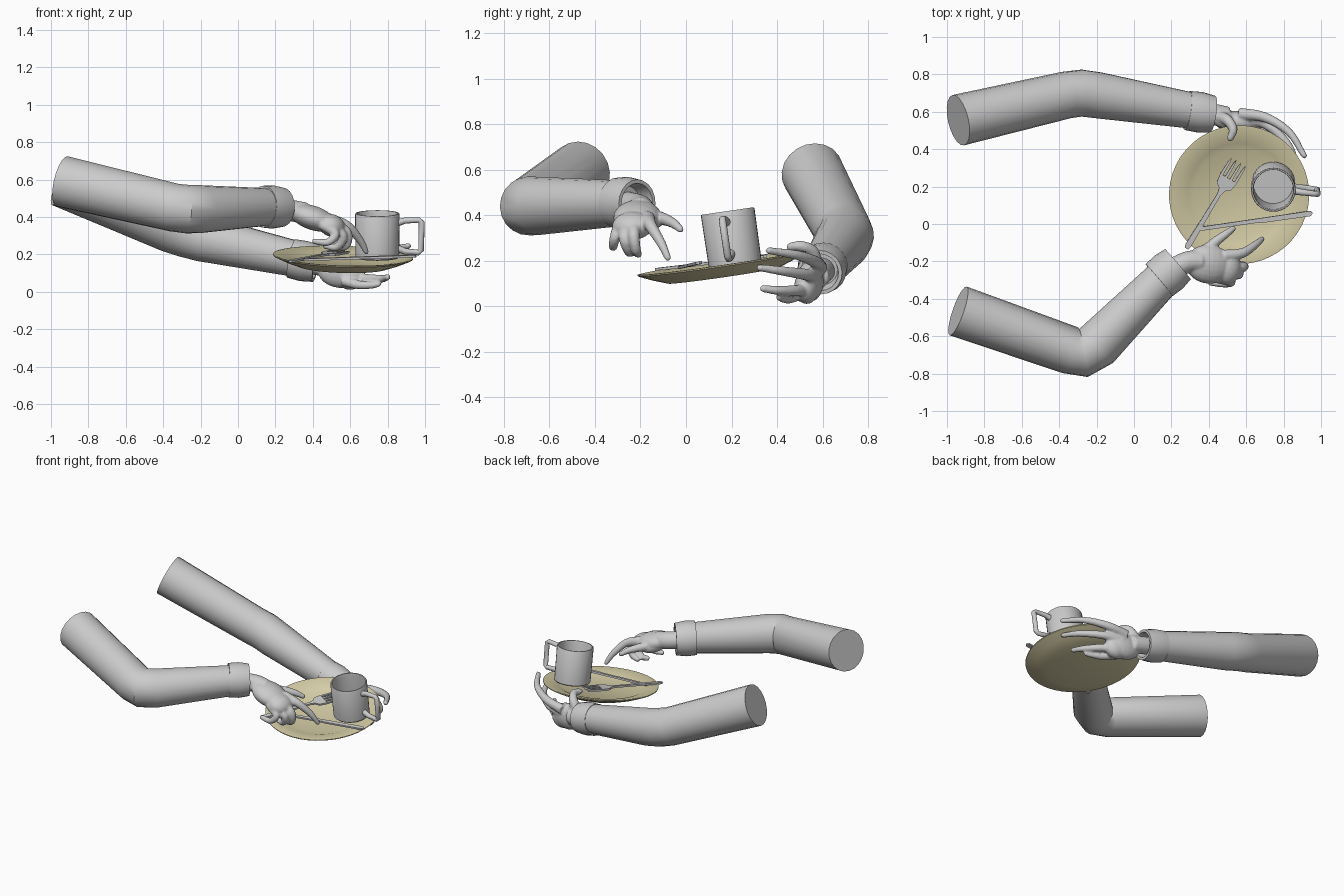
import bpy, bmesh, math
from mathutils import Vector, Matrix

if "Cube" in bpy.data.objects:
    bpy.data.objects.remove(bpy.data.objects["Cube"])


def material(name, rgb):
    m = bpy.data.materials.new(name)
    m.use_nodes = True
    m.diffuse_color = (*rgb, 1)
    m.node_tree.nodes["Principled BSDF"].inputs["Base Color"].default_value = (*rgb, 1)
    return m


GREY = material("plain grey", (0.6, 0.6, 0.6))
CREAM = material("pale cream", (0.68, 0.62, 0.39))


def finish(name, bm, mat, angle=35):
    bmesh.ops.recalc_face_normals(bm, faces=bm.faces)
    me = bpy.data.meshes.new(name)
    bm.to_mesh(me)
    bm.free()
    me.materials.append(mat)
    ob = bpy.data.objects.new(name, me)
    bpy.context.collection.objects.link(ob)
    bpy.ops.object.select_all(action='DESELECT')
    bpy.context.view_layer.objects.active = ob
    ob.select_set(True)
    bpy.ops.object.shade_smooth_by_angle(angle=math.radians(angle))
    return ob


def skin(bm, rings, closed=False):
    """Bridge consecutive vertex rings; cap the ends unless closed."""
    n = len(rings[0])
    pairs = list(zip(rings, rings[1:])) + ([(rings[-1], rings[0])] if closed else [])
    for a, b in pairs:
        for i in range(n):
            bm.faces.new((a[i], a[(i + 1) % n], b[(i + 1) % n], b[i]))
    if not closed:
        bm.faces.new(rings[0][::-1])
        bm.faces.new(rings[-1])


def tube(bm, points, radii, sides=16):
    pts = [Vector(p) for p in points]
    rings, u = [], None
    for i, p in enumerate(pts):
        d = (pts[min(i + 1, len(pts) - 1)] - pts[max(i - 1, 0)]).normalized()
        u = (d.cross((0, 0, 1)) if u is None else u - d * u.dot(d)).normalized()
        v = d.cross(u)
        rings.append([bm.verts.new(p + radii[i] * (u * math.cos(t) + v * math.sin(t)))
                      for t in [math.tau * k / sides for k in range(sides)]])
    skin(bm, rings)


def lathe(name, profile, mtx, mat, sides=32, closed=False):
    bm = bmesh.new()
    rings = [[bm.verts.new((r * math.cos(math.tau * k / sides), r * math.sin(math.tau * k / sides), z))
              for k in range(sides)] for r, z in profile]
    skin(bm, rings, closed)
    bm.transform(mtx)
    return finish(name, bm, mat)


def place(origin, axis):
    rot = Vector(axis).normalized().to_track_quat('Z', 'Y').to_matrix().to_4x4()
    return Matrix.Translation(origin) @ rot


def ball(bm, centre, size, axis):
    m = place(centre, axis) @ Matrix.Diagonal((*size, 1))
    bmesh.ops.create_uvsphere(bm, u_segments=20, v_segments=12, radius=1, matrix=m)


def smooth_path(points, steps=5):
    """Catmull-Rom curve through the joints of a finger."""
    p = [Vector(q) for q in points]
    p = [p[0] * 2 - p[1]] + p + [p[-1] * 2 - p[-2]]
    out = []
    for a, b, c, d in zip(p, p[1:], p[2:], p[3:]):
        for k in range(steps):
            t = k / steps
            out.append(0.5 * (2 * b + (c - a) * t + (2 * a - 5 * b + 4 * c - d) * t ** 2
                              + (3 * b - a - 3 * c + d) * t ** 3))
    return out + [p[-2]]


def finger(bm, points, thick, tip):
    path = smooth_path(points)
    n = len(path) - 1
    tube(bm, path, [thick + (tip - thick) * i / n for i in range(n + 1)], 12)
    ball(bm, path[-1], (tip, tip, tip), (0, 0, 1))


def hand(name, wrist, balls, fingers):
    bm = bmesh.new()
    tube(bm, smooth_path(wrist[0]), [wrist[1]] * (5 * (len(wrist[0]) - 1) + 1))
    for b in balls:
        ball(bm, *b)
    for f in fingers:
        finger(bm, *f)
    ob = finish(name, bm, GREY, 180)
    rm = ob.modifiers.new("fuse", 'REMESH')
    rm.mode, rm.voxel_size, rm.use_smooth_shade = 'VOXEL', 0.007, True
    sm = ob.modifiers.new("soften", 'SMOOTH')
    sm.factor, sm.iterations = 0.5, 5


# Sleeves with a bent elbow, and turned cuffs
def sleeve(side, points, radii, cuff_start, cuff_end, r):
    bm = bmesh.new()
    tube(bm, points, radii, 20)
    finish(side + "_sleeve", bm, GREY)
    axis = Vector(cuff_end) - Vector(cuff_start)
    h = axis.length
    lathe(side + "_cuff", [(r - .012, 0), (r, 0), (r + .004, h * .5), (r - .006, h),
                           (r - .022, h), (r - .04, h * .4)], place(cuff_start, axis), GREY, 20, True)


sleeve("right", [(-.94, -.465, .59), (-.34, -.675, .45), (-.27, -.69, .442), (-.20, -.65, .442), (.19, -.255, .455)],
       [.138, .129, .13, .128, .098], (.135, -.30, .455), (.235, -.215, .452), .112)
sleeve("left", [(-.94, .555, .59), (-.36, .69, .335), (-.28, .70, .31), (-.19, .688, .285), (.36, .598, .165)],
       [.138, .126, .126, .124, .094], (.285, .607, .178), (.42, .588, .15), .105)

# Right hand, pointing down over the plate with curled fingers
hand("right_hand", ([(.16, -.27, .45), (.28, -.205, .435), (.36, -.20, .42)], .058),
     [((.40, -.215, .395), (.105, .065, .13), (.9, -.1, -.3)),
      ((.50, -.235, .355), (.09, .06, .075), (.9, -.1, -.4)),
      ((.37, -.165, .39), (.05, .045, .09), (.8, .5, -.3))],
     [([(.36, -.17, .40), (.43, -.10, .385), (.49, -.055, .365), (.53, -.025, .34)], .034, .016),
      ([(.48, -.17, .39), (.58, -.155, .355), (.65, -.11, .28), (.685, -.08, .215)], .033, .015),
      ([(.49, -.22, .37), (.58, -.23, .32), (.58, -.22, .25), (.53, -.21, .23)], .032, .017),
      ([(.48, -.26, .36), (.56, -.27, .30), (.53, -.25, .24), (.47, -.235, .245)], .031, .017),
      ([(.45, -.29, .36), (.52, -.31, .31), (.48, -.32, .265), (.41, -.315, .27)], .029, .016)])

# Left hand, holding the plate from below
hand("left_hand", ([(.34, .60, .16), (.43, .585, .145), (.50, .57, .13)], .058),
     [((.545, .545, .11), (.06, .09, .12), (1, -.1, -.1)),
      ((.60, .53, .085), (.055, .075, .08), (1, -.1, 0)),
      ((.47, .56, .17), (.045, .045, .08), (.6, -.3, .7))],
     [([(.46, .57, .18), (.50, .555, .24), (.53, .505, .265), (.515, .46, .262)], .034, .019),
      ([(.56, .59, .17), (.70, .57, .195), (.83, .49, .225), (.91, .365, .245)], .033, .016),
      ([(.58, .57, .13), (.71, .53, .14), (.82, .43, .155), (.87, .325, .17)], .032, .016),
      ([(.58, .54, .08), (.69, .49, .07), (.77, .41, .07), (.80, .34, .078)], .031, .016),
      ([(.56, .50, .06), (.64, .46, .038), (.71, .43, .035), (.75, .41, .04)], .029, .015)])

# Plate
UP = Vector((.03, -.145, 1)).normalized()
lathe("plate", [(.245, -.055), (.31, -.032), (.374, -.004), (.375, .002), (.365, .003), (.275, -.018), (.24, -.034)],
      place((.562, .157, .19), UP), CREAM, 48)

# Mug, hollow, with a squared handle
mug_axis = Vector((0, -.145, 1))
mug = place((.745, .217, .182), mug_axis)
lathe("mug", [(.112, 0), (.117, .006), (.119, .235), (.116, .24), (.109, .24), (.106, .225), (.106, .02)],
      mug, GREY)
bm = bmesh.new()
up = mug_axis.normalized()
base = Vector((.745, .217, .182))
out = Vector((1, -.12, 0)).normalized()
corners = [(.112, .19), (.15, .201), (.225, .204), (.238, .194), (.236, .04), (.222, .028), (.15, .034), (.112, .05)]
path = [base + out * a + up * b for a, b in corners]
tube(bm, path, [.02, .017, .015, .016, .016, .015, .017, .02], 10)
finish("mug_handle", bm, GREY, 60)


# Cutlery from flat outlines laid along a line
def flat_piece(bm, outline, mtx, thick=.012):
    for side in (outline,):
        f = bm.faces.new([bm.verts.new(mtx @ Vector((x, y, 0))) for x, y in side])
        new = bmesh.ops.extrude_face_region(bm, geom=[f])["geom"]
        bmesh.ops.translate(bm, verts=[v for v in new if isinstance(v, bmesh.types.BMVert)],
                            vec=mtx.to_3x3() @ Vector((0, 0, thick)))


def along(start, end):
    x = (Vector(end) - Vector(start)).normalized()
    y = UP.cross(x).normalized()
    m = Matrix((x, y, x.cross(y))).transposed().to_4x4()
    return Matrix.Translation(start) @ m


def mirrored(half):
    return half + [(x, -y) for x, y in reversed(half)]


fork = along((.28, -.13, .157), (.56, .335, .212))
bm = bmesh.new()
flat_piece(bm, mirrored([(0, .010), (.02, .016), (.15, .013), (.34, .010), (.37, .018),
                         (.39, .044), (.44, .052)]), fork)
for i in range(4):
    y = (i - 1.5) * .029
    flat_piece(bm, [(.43, y - .008), (.52, y - .006), (.545, y), (.52, y + .006), (.43, y + .008)], fork)
finish("fork", bm, GREY)

knife = along((.33, -.027, .165), (.955, .06, .186))
bm = bmesh.new()
flat_piece(bm, [(0, -.006), (.04, -.012), (.33, -.011), (.35, -.015), (.62, -.015), (.632, 0),
                (.62, .013), (.33, .011), (.04, .009), (0, .006)], knife)
finish("knife", bm, GREY)
